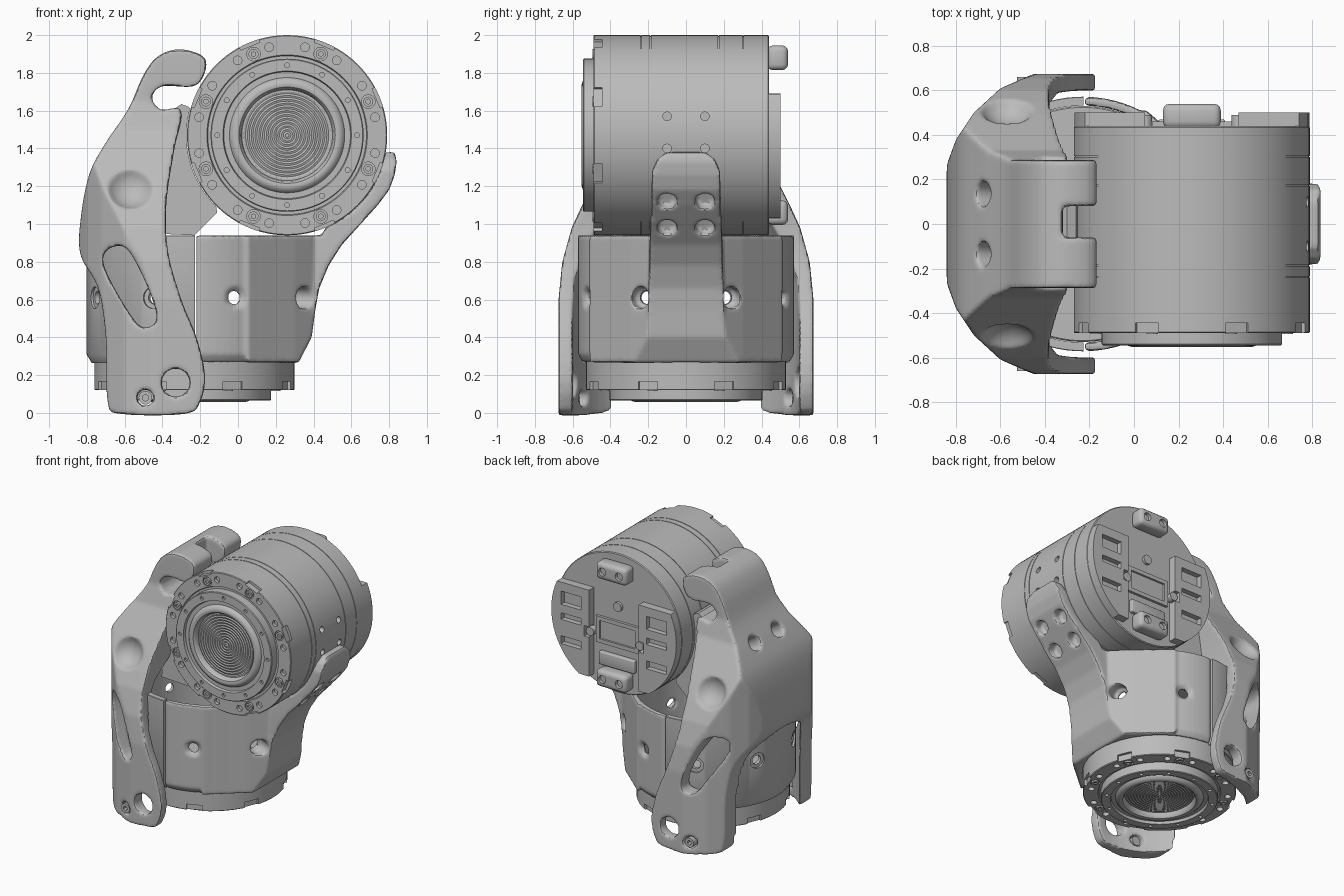
import bpy, bmesh, math
from mathutils import Matrix, Vector

cube = bpy.data.objects.get("Cube")
if cube:
    bpy.data.objects.remove(cube)
parts = []


def volume(me):
    bm = bmesh.new()
    bm.from_mesh(me)
    v = bm.calc_volume(signed=True)
    bm.free()
    return v


def make(name, bm):
    bmesh.ops.recalc_face_normals(bm, faces=bm.faces[:])
    if bm.calc_volume(signed=True) < 0:
        bmesh.ops.reverse_faces(bm, faces=bm.faces[:])
    me = bpy.data.meshes.new(name)
    bm.to_mesh(me)
    bm.free()
    ob = bpy.data.objects.new(name, me)
    bpy.context.collection.objects.link(ob)
    return ob


def bake(ob):
    bpy.context.view_layer.update()
    ev = ob.evaluated_get(bpy.context.evaluated_depsgraph_get())
    me = bpy.data.meshes.new_from_object(ev)
    ob.modifiers.clear()
    ob.data = me


def combine(ob, tool, op='DIFFERENCE'):
    # try solvers until the volume has shrunk plausibly
    base, before = ob.data, volume(ob.data)
    for solver, own in (('EXACT', False), ('MANIFOLD', False), ('EXACT', True)):
        ob.data = base
        m = ob.modifiers.new("bool", 'BOOLEAN')
        m.operation, m.solver, m.object, m.use_self = op, solver, tool, own
        bake(ob)
        if .04 * before < volume(ob.data) < before - 1e-7:
            break
    else:
        ob.data = base
    bpy.data.objects.remove(tool)


def lathe(name, profile, seg=96):
    bm = bmesh.new()
    vs = [bm.verts.new((r, 0, z)) for r, z in profile]
    es = [bm.edges.new(p) for p in zip(vs, vs[1:])]
    bmesh.ops.spin(bm, geom=vs + es, cent=(0, 0, 0), axis=(0, 0, 1),
                   angle=math.tau, steps=seg, use_duplicate=False)
    bmesh.ops.remove_doubles(bm, verts=bm.verts[:], dist=0.0001)
    return make(name, bm)


def prism(name, pts, lo, hi, axis):
    place = {'X': lambda a, b: (lo, a, b), 'Y': lambda a, b: (a, lo, b),
             'Z': lambda a, b: (a, b, lo)}[axis]
    bm = bmesh.new()
    f = bm.faces.new([bm.verts.new(place(*p)) for p in pts])
    ext = bmesh.ops.extrude_face_region(bm, geom=[f])['geom']
    step = Vector([(hi - lo) * (axis == c) for c in 'XYZ'])
    bmesh.ops.translate(bm, vec=step, verts=[v for v in ext if isinstance(v, bmesh.types.BMVert)])
    return make(name, bm)


def boxes(name, spans, bevel=0):
    # each span is (centre, size)
    bm = bmesh.new()
    for c, s in spans:
        bmesh.ops.create_cube(bm, size=1, matrix=Matrix.Translation(c) @ Matrix.Diagonal((*s, 1)))
    if bevel:
        bmesh.ops.bevel(bm, geom=bm.edges[:], offset=bevel, segments=3, affect='EDGES', profile=0.5)
    return make(name, bm)


def rods(name, items, r, depth, seg=24):
    # each item is (centre, direction)
    bm = bmesh.new()
    for c, d in items:
        rot = Vector(d).to_track_quat('Z', 'Y').to_matrix().to_4x4()
        bmesh.ops.create_cone(bm, cap_ends=True, segments=seg, radius1=r, radius2=r,
                              depth=depth, matrix=Matrix.Translation(c) @ rot)
    return make(name, bm)


def curve(pts, n=5):
    # closed smooth loop through the points
    out, k = [], len(pts)
    for i in range(k):
        a, b, c, d = (Vector(pts[(i + j) % k]) for j in (-1, 0, 1, 2))
        for t in (s / n for s in range(n)):
            out.append(tuple(0.5 * (2 * b + (c - a) * t + (2 * a - 5 * b + 4 * c - d) * t * t
                                    + (3 * b - a - 3 * c + d) * t ** 3)))
    return out


def mirrored(half, flip):
    return half + [flip(p) for p in reversed(half)]


def soften(ob, iterations):
    m = ob.modifiers.new("remesh", 'REMESH')
    m.mode, m.voxel_size = 'VOXEL', .011
    m = ob.modifiers.new("soften", 'SMOOTH')
    m.factor, m.iterations = .5, iterations
    bake(ob)
    parts.append(ob)


def around(r, z, angles):
    return [(r * math.cos(a), r * math.sin(a), z) for a in angles]


EIGHT = [math.radians(22.5 + 45 * i) for i in range(8)]
UP, BACK = (0, 0, 1), (0, 1, 0)
MX, MZ, LX = 0.26, 1.47, -0.23


# Motors: front face at local z = 0, pointing down
def motor(name, length, matrix):
    prof = [(0, -.018), (.24, -.018), (.245, -.045), (.255, -.058), (.27, -.062), (.285, -.058),
            (.3, -.045), (.305, -.035), (.335, -.035), (.34, -.055), (.4, -.055), (.405, -.05),
            (.405, .012), (.42, .012), (.425, 0), (.525, 0), (.53, .005)]
    for g in (.25, .30, .66, .79):
        if g < length:
            prof += [(.53, g), (.526, g), (.526, g + .005), (.53, g + .005)]
    ob = lathe(name, prof + [(.53, length - .006), (.524, length), (0, length)])
    bm = bmesh.new()
    for a in EIGHT:
        bmesh.ops.create_cube(bm, size=1, matrix=Matrix.Rotation(a, 4, 'Z')
                              @ Matrix.Translation((.535, 0, 0)) @ Matrix.Diagonal((.05, .11, .09, 1)))
    combine(ob, make("notches", bm))
    small = [a + s * math.radians(11) for a in EIGHT for s in (-1, 1)]
    combine(ob, rods("holes", [(p, UP) for p in around(.475, 0, small)], .023, .05, 16))
    combine(ob, rods("pockets", [(p, UP) for p in around(.465, 0, EIGHT)], .036, .03))
    twelve = [math.tau * i / 12 for i in range(12)]
    combine(ob, rods("ring_holes", [(p, UP) for p in around(.37, -.055, twelve)], .013, .03, 12))
    screws = rods(name + "_screws", [(p, UP) for p in around(.465, .01, EIGHT)], .026, .03)
    combine(screws, rods("sockets", [(p, UP) for p in around(.465, -.005, EIGHT)], .013, .02, 6))
    ridges = [(.01 * i, -.022 - .004 * (i % 2)) for i in range(24)]
    grille = lathe(name + "_grille", ridges + [(.23, -.01), (0, -.01)])
    for o in (ob, screws, grille):
        o.data.transform(matrix)
        parts.append(o)
    return ob


upper = motor("upper_motor", .93, Matrix.Translation((MX, -.49, MZ)) @ Matrix.Rotation(-math.pi / 2, 4, 'X'))
combine(upper, rods("side_holes", [((MX + .53, y, z), (1, 0, 0)) for y in (-.1, .1)
                                   for z in (1.4, 1.57)], .023, .1, 16))
motor("lower_motor", .2, Matrix.Translation((LX, 0, .12)))

# Rear mounting plates with windows
for side, label in ((-1, "right"), (1, "left")):
    arc = [math.radians(-56 + 80.5 * i / 16) for i in range(17)]
    pts = [(.21, -.44)] + [(.528 * math.cos(a), .528 * math.sin(a)) for a in arc] + [(.21, .22)]
    ob = prism("rear_plate_" + label, [(MX + side * x, MZ + z) for x, z in pts], .43, .50, 'Y')
    combine(ob, boxes("windows", [((MX + side * .36, .5, MZ + z), (.17, .08, h))
                                  for z, h in ((.1, .1), (-.04, .05), (-.22, .06))]))
    combine(ob, boxes("edge_gap", [((MX + side * .21, .5, MZ - .1), (.08, .1, .08))]))
    peg = rods("rear_peg_" + label, [((MX + side * .21, .46, MZ - .1), BACK)], .032, .06)
    parts.extend((ob, peg))

# Rear clips, connector frame and centre screw
for z, label in ((MZ + .41, "top"), (MZ - .41, "bottom")):
    ob = boxes("rear_clip_" + label, [((MX, .485, z), (.26, .11, .13))], .03)
    combine(ob, rods("clip_holes", [((MX + s * .07, .54, z), BACK) for s in (-1, 1)], .03, .05))
    parts.append(ob)
frame = boxes("connector_frame", [((MX, .445, MZ - .08), (.36, .03, .2))])
combine(frame, boxes("opening", [((MX, .46, MZ - .08), (.3, .03, .14))]))
lower_frame = boxes("clip_frame", [((MX, .45, MZ - .29), (.3, .04, .1))], .01)
parts.extend((frame, lower_frame, rods("centre_screw", [((MX, .445, MZ + .13), BACK)], .035, .03)))


def bolt_holes(ob):
    for r, inner, outer in ((.058, .557, .8), (.034, .4, .8)):
        spots = [(Vector(p) + Vector((LX, 0, 0)), (p[0], p[1], 0))
                 for p in around((inner + outer) / 2, .61, EIGHT)]
        combine(ob, rods("bolt_holes", spots, r, outer - inner))


# Lower housing: two halves of a ring shell
halves = []
for label, middle in (("front", .78), ("rear", -1.228)):
    shell = lathe("housing_" + label, [(.532, .265), (.545, .265), (.572, .31), (.572, .937),
                                       (.569, .94), (.532, .94), (.532, .265)])
    shell.data.transform(Matrix.Translation((LX, 0, 0)))
    combine(shell, boxes("half", [((middle, 0, .6), (2, 2, 2))]), 'INTERSECT')
    bolt_holes(shell)
    halves.append(shell)
front, rear = halves
parts.append(rear)

# Side arm rising to the upper motor, on a wedge that widens the front half
profile = [(0, .265), (.32, .265), (.39, .40), (.41, .55), (.43, .66), (.48, .78), (.55, .89),
           (.65, 1.0), (.74, 1.1), (.8, 1.18), (.83, 1.26), (.84, 1.33), (.83, 1.38),
           (.76, 1.38), (.6, 1.2), (.44, .94), (0, .94)]
arm = prism("arm", profile, -.6, .6, 'Y')
half = [(.05, 1.39), (.11, 1.375), (.155, 1.34), (.18, 1.28), (.188, 1.0), (.195, .85), (.20, .6), (.21, .25)]
combine(arm, prism("arm_width", mirrored(half, lambda p: (-p[0], p[1])), -1, 1, 'X'), 'INTERSECT')
wedge = prism("wedge", profile[:6] + [(.5, .94), (0, .94)], -.6, .6, 'Y')
half = [(.05, .515), (.18, .403), (.30, .30), (.39, .21), (.42, .16)]
combine(wedge, prism("plan", mirrored(half, lambda p: (p[0], -p[1])), .1, 2, 'Z'), 'INTERSECT')
for ob in (arm, wedge):
    combine(ob, rods("bore", [((LX, 0, .6), UP)], .536, 2, 96))
    combine(ob, rods("motor_seat", [((MX, 0, MZ), BACK)], .527, 2, 96))
    bolt_holes(ob)
for z, x in ((1.11, .77), (.97, .65)):
    combine(arm, rods("arm_holes", [((x, y, z), (1, 0, -.5)) for y in (-.1, .1)], .05, .16))
bm = bmesh.new()
for ob in (front, arm, wedge):
    bm.from_mesh(ob.data)
    bpy.data.objects.remove(ob)
soften(make("housing_with_arm", bm), 5)

# Bracket: side outline trimmed by its width and plan shapes, hollowed, then softened
outline = [(-.62, -.005), (-.69, .06), (-.70, .4), (-.74, .66), (-.835, .84), (-.83, 1.05), (-.785, 1.27),
           (-.70, 1.43), (-.58, 1.61), (-.50, 1.79), (-.42, 1.89), (-.30, 1.925), (-.17, 1.87), (-.22, 1.735),
           (-.40, 1.73), (-.455, 1.67), (-.41, 1.605), (-.30, 1.60), (-.34, 1.38), (-.38, 1.1), (-.37, .85),
           (-.30, .6), (-.22, .4), (-.175, .2), (-.20, .06), (-.28, -.005)]
bracket = prism("bracket", curve(outline), -.68, .68, 'Y')
half = [(.675, -.1), (.675, .6), (.655, .8), (.605, .98), (.55, 1.1), (.49, 1.22), (.41, 1.36),
        (.33, 1.5), (.29, 1.65), (.285, 2)]
combine(bracket, prism("width", mirrored(half, lambda p: (-p[0], p[1])), -1, 0, 'X'), 'INTERSECT')
half = [(-.1, .68), (-.45, .675), (-.6, .61), (-.72, .5), (-.8, .38), (-.84, .27), (-.85, .1)]
combine(bracket, prism("plan", mirrored(half, lambda p: (p[0], -p[1])), -.1, 2, 'Z'), 'INTERSECT')
hollow = lathe("hollow", [(0, -.1), (.6, -.1), (.6, .7), (.56, .85), (.48, 1.0), (.3, 1.13), (0, 1.2)], 64)
hollow.data.transform(Matrix.Translation((LX, 0, 0)))
combine(bracket, hollow)
slot = [(-.715, .82), (-.66, .88), (-.58, .86), (-.48, .67), (-.43, .51), (-.47, .455), (-.54, .48), (-.67, .69)]
combine(bracket, prism("leg_slots", curve(slot), -1, 1, 'Y'))
combine(bracket, rods("foot_holes", [((-.33, 0, .16), BACK)], .075, 2))
combine(bracket, rods("foot_screw_holes", [((-.49, 0, .08), BACK)], .044, 2))
combine(bracket, rods("spine_holes", [((-.67, y, 1.45), (-.8, 0, .5)) for y in (-.135, .135)], .055, .26))
combine(bracket, boxes("hook_notch", [((-.22, .01, 1.85), (.2, .14, .3))]))
for s in (-1, 1):
    bm = bmesh.new()
    bmesh.ops.create_uvsphere(bm, u_segments=32, v_segments=16, radius=.14,
                              matrix=Matrix.Translation((-.57, s * .575, 1.22)))
    combine(bracket, make("dimple", bm))
soften(bracket, 8)
screws = rods("foot_screws", [((-.49, s * .61, .08), BACK) for s in (-1, 1)], .036, .1)
combine(screws, rods("sockets", [((-.49, s * .65, .08), BACK) for s in (-1, 1)], .018, .06, 6))
parts.append(screws)

# Saddle between bracket and upper motor
saddle = prism("saddle", [(-.45, .95), (-.23, .94), (-.11, 1.06), (-.15, 1.3), (-.2, 1.5), (-.26, 1.62),
                          (-.3, 1.635), (-.35, 1.6), (-.42, 1.3)], -.28, .28, 'Y')
combine(saddle, rods("motor_seat", [((MX, 0, MZ), BACK)], .533, 2, 96))
parts.append(saddle)

# One plain grey for everything
grey = bpy.data.materials.new("mid_grey")
grey.use_nodes = True
colour = (.5, .5, .5, 1)
grey.diffuse_color = colour
grey.node_tree.nodes["Principled BSDF"].inputs["Base Color"].default_value = colour
bpy.ops.object.select_all(action='DESELECT')
for ob in parts:
    ob.data.materials.clear()
    ob.data.materials.append(grey)
    ob.select_set(True)
bpy.context.view_layer.objects.active = parts[0]
bpy.ops.object.shade_smooth_by_angle(angle=math.radians(32))
